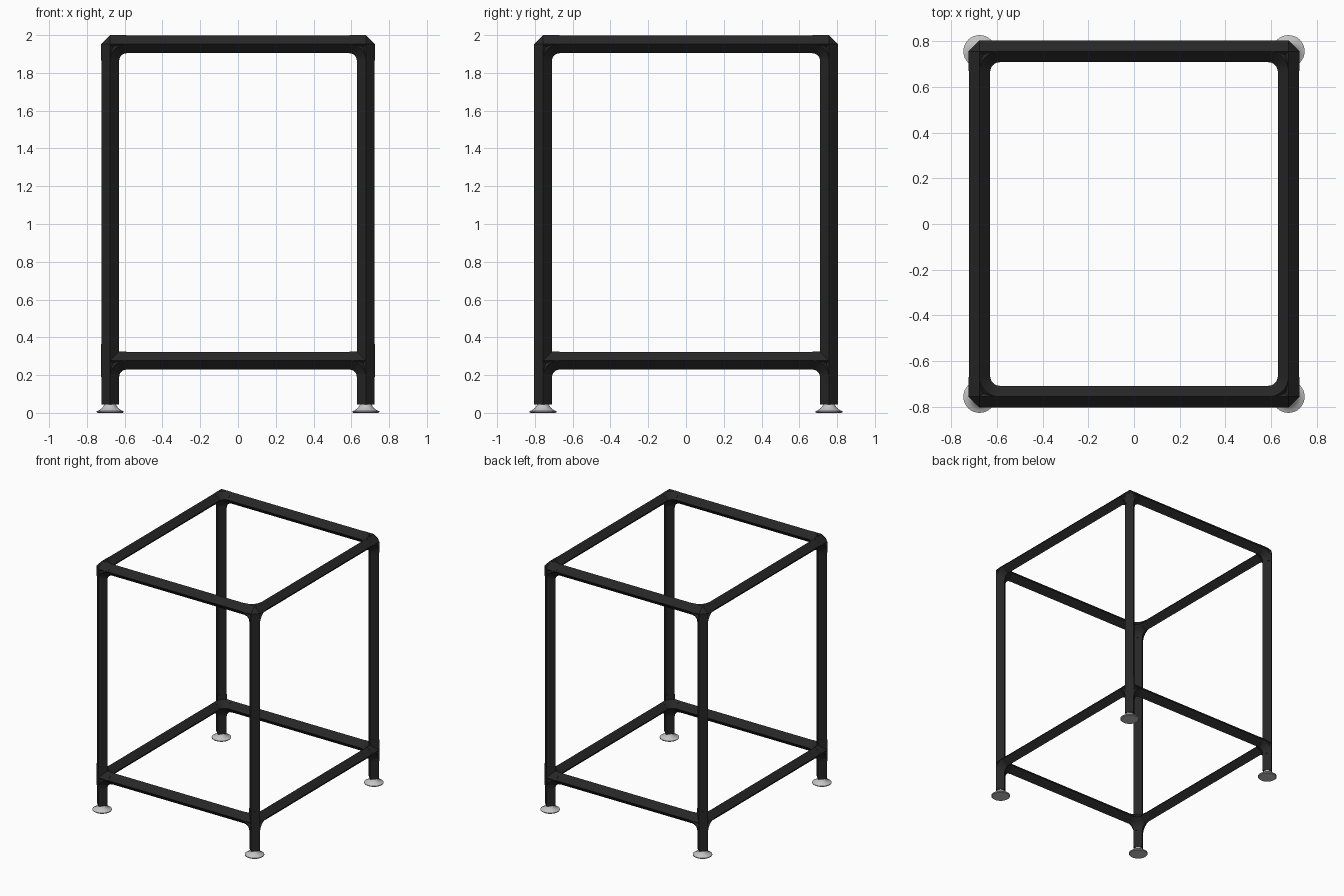
import bpy, bmesh, math
from mathutils import Vector

if "Cube" in bpy.data.objects:
    bpy.data.objects.remove(bpy.data.objects["Cube"], do_unlink=True)

HX, HY = 0.677, 0.757          # leg axes
TOP, LOW = 1.952, 0.277        # rail heights
R_TUBE, R_JOINT = 0.0465, 0.048
REACH = 0.087                  # joint centre to collar
X, Y, Z = Vector((1, 0, 0)), Vector((0, 1, 0)), Vector((0, 0, 1))


def material(name, value, rough):
    m = bpy.data.materials.new(name)
    m.use_nodes = True
    m.diffuse_color = (value, value, value, 1)
    node = m.node_tree.nodes["Principled BSDF"]
    node.inputs["Base Color"].default_value = (value, value, value, 1)
    node.inputs["Roughness"].default_value = rough
    return m


BLACK = material("black_coating", 0.02, 0.6)
STEEL = material("pale_steel", 0.55, 0.5)


def finish(bm, name, mat):
    bmesh.ops.recalc_face_normals(bm, faces=bm.faces)
    me = bpy.data.meshes.new(name)
    bm.to_mesh(me)
    bm.free()
    me.materials.append(mat)
    ob = bpy.data.objects.new(name, me)
    bpy.context.collection.objects.link(ob)
    return ob


def sweep(bm, rings):
    """Diamond section swept through (centre, side, up) rings, capped."""
    loops = [[bm.verts.new(c + d) for d in (s, u, -s, -u)] for c, s, u in rings]
    for a, b in zip(loops, loops[1:]):
        for i in range(4):
            j = (i + 1) % 4
            bm.faces.new((a[i], a[j], b[j], b[i]))
    bm.faces.new(loops[0])
    bm.faces.new(loops[-1])


def straight(bm, a, b, r):
    d = (b - a).normalized()
    s = (X if abs(d.x) < 0.5 else Y) * r
    sweep(bm, [(a, s, d.cross(s)), (b, s, d.cross(s))])


def bend(bm, c, a, b):
    """Quarter bend from arm a to arm b, giving the inner fillet."""
    pivot, n, rings = c + (a + b) * REACH, a.cross(b), []
    for i in range(9):
        t = math.pi / 2 * i / 8
        out = -b * math.cos(t) - a * math.sin(t)
        rings.append((pivot + out * REACH, out * R_JOINT, n * R_JOINT))
    sweep(bm, rings)


def tube(name, a, b):
    bm = bmesh.new()
    straight(bm, a, b, R_TUBE)
    return finish(bm, name, BLACK)


def joint(name, c, arms, extra=()):
    bm = bmesh.new()
    for d in (*arms, *extra):
        straight(bm, c, c + d * REACH, R_JOINT)
    for i in range(3):
        bend(bm, c, arms[i], arms[(i + 1) % 3])
    # rounded-off core where the arms meet
    core = bmesh.ops.create_uvsphere(bm, u_segments=4, v_segments=2, radius=R_JOINT)
    bmesh.ops.translate(bm, verts=core["verts"], vec=c)
    finish(bm, name, BLACK)


def foot(name, x, y):
    profile = [(0, 0), (0.066, 0), (0.071, 0.004), (0.071, 0.009), (0.058, 0.014),
               (0.042, 0.026), (0.033, 0.04), (0.03, 0.05), (0, 0.05)]
    bm = bmesh.new()
    vs = [bm.verts.new((x + r, y, z)) for r, z in profile]
    es = [bm.edges.new(p) for p in zip(vs, vs[1:])]
    bmesh.ops.spin(bm, geom=vs + es, cent=(x, y, 0), axis=Z,
                   angle=2 * math.pi, steps=32, use_merge=True)
    bmesh.ops.remove_doubles(bm, verts=bm.verts, dist=1e-5)
    ob = finish(bm, name, STEEL)
    bpy.ops.object.select_all(action='DESELECT')
    ob.select_set(True)
    bpy.context.view_layer.objects.active = ob
    bpy.ops.object.shade_smooth_by_angle(angle=math.radians(35))


# Legs, feet and corner joints
for sy, end in ((-1, "front"), (1, "back")):
    for sx, side in ((1, "left"), (-1, "right")):
        tag = f"{end}_{side}"
        p = Vector((sx * HX, sy * HY, 0))
        tube(f"leg_{tag}", p + Z * (LOW + REACH), p + Z * (TOP - REACH))
        tube(f"leg_stub_{tag}", p + Z * 0.045, p + Z * (LOW - REACH))
        arms = (-X * sx, -Y * sy, -Z)
        joint(f"top_joint_{tag}", p + Z * TOP, arms)
        joint(f"lower_joint_{tag}", p + Z * LOW, arms, (Z,))
        foot(f"foot_{tag}", p.x, p.y)

# Rails at both levels
for z, level in ((TOP, "top"), (LOW, "lower")):
    for s, end, side in ((-1, "front", "right"), (1, "back", "left")):
        across, along = X * (HX - REACH), Y * (HY - REACH)
        base = Y * s * HY + Z * z
        tube(f"{level}_rail_{end}", base - across, base + across)
        base = X * s * HX + Z * z
        tube(f"{level}_rail_{side}", base - along, base + along)
